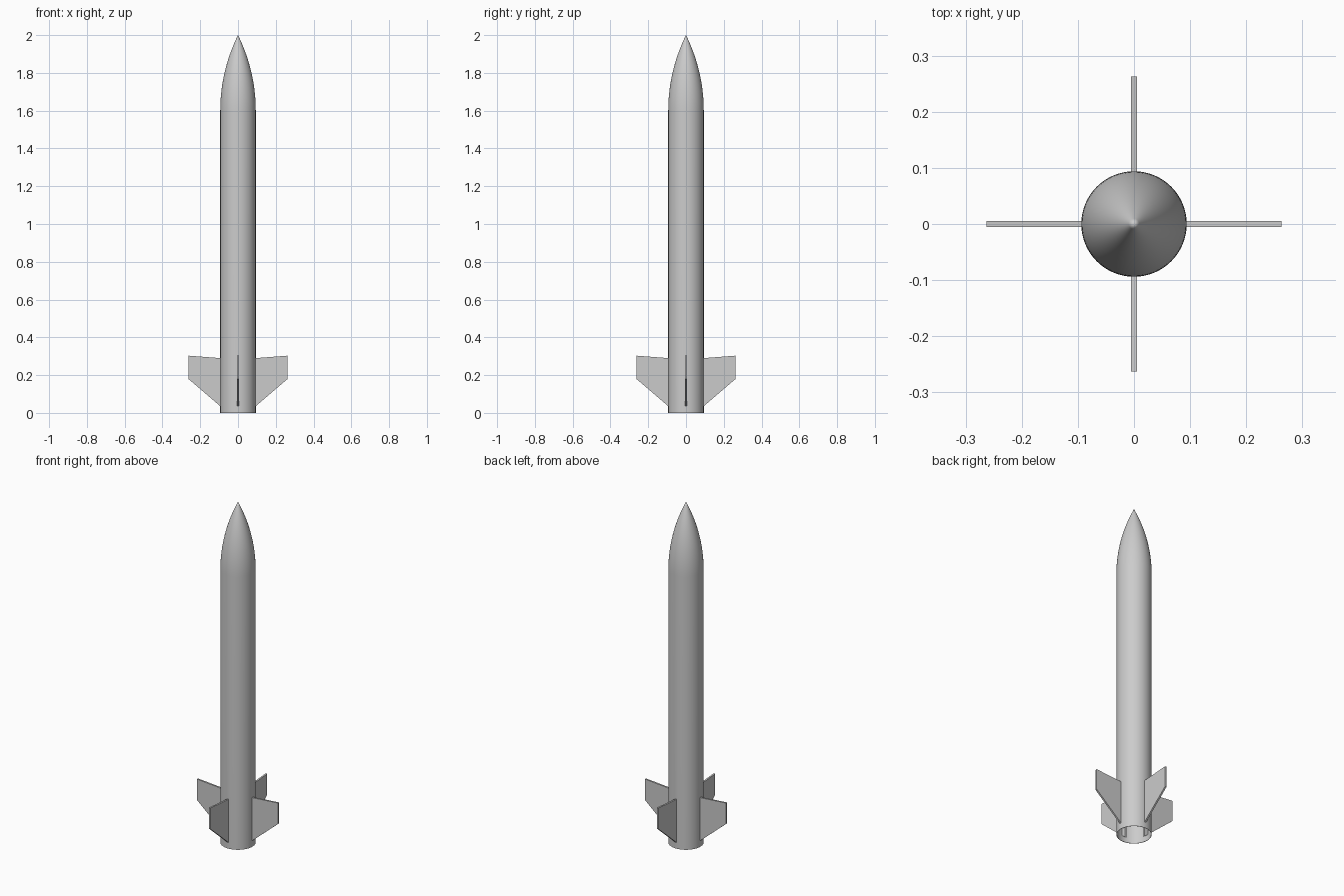
import bpy
import bmesh
import math
from mathutils import Matrix, Vector

cube = bpy.data.objects.get("Cube")
if cube:
    bpy.data.objects.remove(cube, do_unlink=True)

RADIUS = 0.094
WALL = 0.002
NOSE_BASE = 1.6
NOSE_LENGTH = 0.4
FIN_THICKNESS = 0.01

grey = bpy.data.materials.new("light grey")
colour = (0.6, 0.6, 0.6, 1)
grey.diffuse_color = colour
grey.use_nodes = True
grey.node_tree.nodes["Principled BSDF"].inputs["Base Color"].default_value = colour


def finish(name, bm):
    """Turn a bmesh into a grey object."""
    bmesh.ops.recalc_face_normals(bm, faces=bm.faces)
    mesh = bpy.data.meshes.new(name)
    bm.to_mesh(mesh)
    bm.free()
    mesh.materials.append(grey)
    obj = bpy.data.objects.new(name, mesh)
    bpy.context.collection.objects.link(obj)
    return obj


def ogive(radius, length, steps=20):
    """Nose outline, tangent to the tube at its base and pointed at the tip."""
    rho = (radius ** 2 + length ** 2) / (2 * radius)
    points = []
    for i in range(steps + 1):
        h = length * i / steps
        r = math.sqrt(rho ** 2 - h ** 2) + radius - rho
        points.append((max(r, 0), NOSE_BASE + h))
    return points


# Hollow body tube and nose, turned from one thin-walled closed profile
outer = [(RADIUS, 0)] + ogive(RADIUS, NOSE_LENGTH)
inner = [(RADIUS - WALL, 0)] + ogive(RADIUS - WALL, NOSE_LENGTH - 2 * WALL)
bm = bmesh.new()
verts = [bm.verts.new((r, 0, z)) for r, z in reversed(inner)]
verts += [bm.verts.new((r, 0, z)) for r, z in outer]
edges = [bm.edges.new(pair) for pair in zip(verts, verts[1:])]
bmesh.ops.spin(bm, geom=verts + edges, cent=(0, 0, 0), axis=(0, 0, 1),
               angle=math.tau, steps=64, use_duplicate=False)
bmesh.ops.remove_doubles(bm, verts=bm.verts, dist=0.00005)
body = finish("body_and_nose", bm)
bpy.context.view_layer.objects.active = body
body.select_set(True)
bpy.ops.object.shade_smooth_by_angle(angle=math.radians(35))
body.select_set(False)

# Four swept fins, whose roots pass a little way through the tube wall
fin_outline = [(0.07, 0.015), (0.263, 0.18), (0.263, 0.303), (0.07, 0.288)]
for i, side in enumerate(("left", "back", "right", "front")):
    bm = bmesh.new()
    face = bm.faces.new([bm.verts.new((r, -FIN_THICKNESS / 2, z))
                         for r, z in fin_outline])
    slab = bmesh.ops.extrude_face_region(bm, geom=[face])
    bmesh.ops.translate(
        bm, vec=Vector((0, FIN_THICKNESS, 0)),
        verts=[v for v in slab["geom"] if isinstance(v, bmesh.types.BMVert)])
    bmesh.ops.transform(bm, matrix=Matrix.Rotation(i * math.pi / 2, 4, "Z"),
                        verts=bm.verts)
    finish(side + "_fin", bm)
